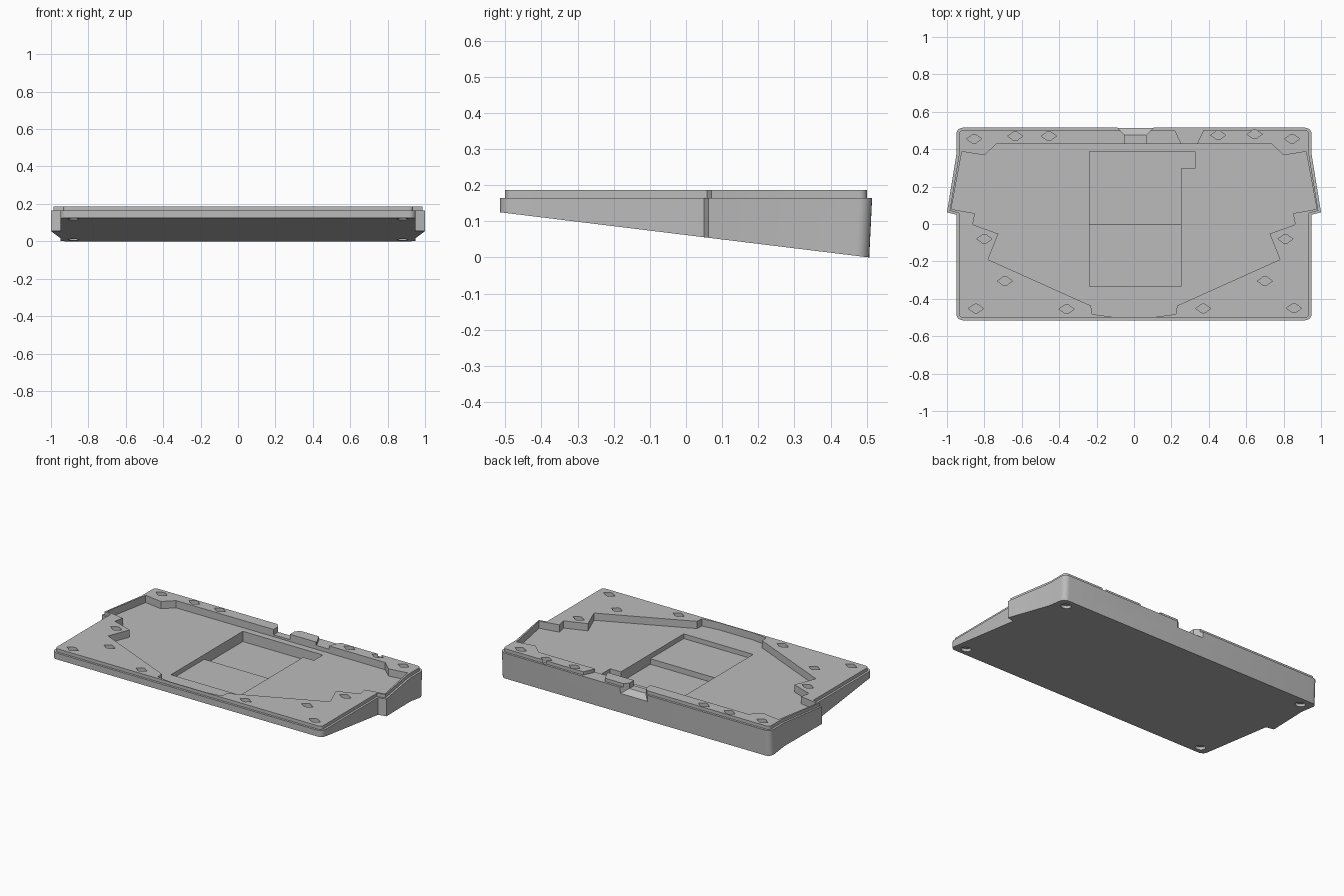
import bpy, bmesh, math

if "Cube" in bpy.data.objects:
    bpy.data.objects.remove(bpy.data.objects["Cube"])

RIM, TOP, FLOOR = 0.165, 0.186, 0.14

grey = bpy.data.materials.new("light grey")
grey.diffuse_color = (0.5, 0.5, 0.5, 1)
grey.use_nodes = True
grey.node_tree.nodes["Principled BSDF"].inputs["Base Color"].default_value = grey.diffuse_color


def under(x, y):
    """Height of the tilted underside."""
    return 0.125 * (0.507 - y) / 1.022


def prism(name, pts, z0, z1, taper=0.0):
    """Upright prism; z0 and z1 are heights or functions of x, y."""
    def height(z, x, y):
        return z(x, y) if callable(z) else z
    bm = bmesh.new()
    low = []
    for x, y in pts:
        yb = y - taper if y > 0.45 else y
        low.append(bm.verts.new((x, yb, height(z0, x, yb))))
    high = [bm.verts.new((x, y, height(z1, x, y))) for x, y in pts]
    bm.faces.new(low[::-1])
    bm.faces.new(high)
    n = len(pts)
    for i in range(n):
        j = (i + 1) % n
        bm.faces.new((low[i], low[j], high[j], high[i]))
    bmesh.ops.recalc_face_normals(bm, faces=bm.faces[:])
    mesh = bpy.data.meshes.new(name)
    bm.to_mesh(mesh)
    bm.free()
    mesh.materials.append(grey)
    ob = bpy.data.objects.new(name, mesh)
    bpy.context.collection.objects.link(ob)
    return ob


def combine(target, tool, operation="DIFFERENCE"):
    """Apply a boolean and remove its helper."""
    mod = target.modifiers.new("cut", "BOOLEAN")
    mod.operation = operation
    mod.solver = "EXACT"
    mod.object = tool
    bpy.context.view_layer.objects.active = target
    bpy.ops.object.modifier_apply(modifier=mod.name)
    bpy.data.objects.remove(tool, do_unlink=True)


def mirrored(half):
    """Close a right-hand half outline across x = 0."""
    return half + [(-x, y) for x, y in reversed(half)]


def arc(cx, cy, r, a0, a1, n=6):
    return [(cx + r * math.cos(math.radians(a0 + (a1 - a0) * i / n)),
             cy + r * math.sin(math.radians(a0 + (a1 - a0) * i / n)))
            for i in range(n + 1)]


def case_outline(inset):
    """Rounded slab with a tapered ear on each side."""
    w, d, r = 0.95 - inset, 0.515 - inset, 0.035 - inset
    ear = [(w, 0.05 + inset * 0.6), (1.0 - inset, 0.062 + inset * 0.6), (w, 0.37)]
    return mirrored(arc(w - r, -d + r, r, -90, 0) + ear + arc(w - r, d - r, r, 0, 90))


# Wedge body with its raised lip
case = prism("keyboard_case_base", case_outline(0), under, RIM, taper=0.008)
combine(case, prism("lip", case_outline(0.014), RIM - 0.01, TOP), "UNION")

# Main pocket
pocket = mirrored([(0.12, -0.496), (0.225, -0.482), (0.23, -0.437), (0.78, -0.19),
                   (0.725, -0.052), (0.862, -0.003), (0.85, 0.057), (0.977, 0.08),
                   (0.92, 0.387), (0.80, 0.368), (0.735, 0.428)])
combine(case, prism("pocket", pocket, FLOOR, 0.3))

# Stepped well in the pocket floor: deep at the rear, shallow at the front
well_rear = [(-0.237, 0), (0.25, 0), (0.25, 0.297), (0.325, 0.297),
             (0.325, 0.387), (-0.237, 0.387)]
well_front = [(-0.237, -0.335), (0.25, -0.335), (0.25, 0.01), (-0.237, 0.01)]
combine(case, prism("well_rear", well_rear, 0.075, 0.3))
combine(case, prism("well_front", well_front, 0.11, 0.3))

# Socket notch in the rear wall with a flared ramp
notch = [(-0.05, 0.41), (0.065, 0.41), (0.065, 0.48), (-0.05, 0.48)]
ramp = [(-0.05, 0.475), (0.065, 0.475), (0.128, 0.54), (-0.113, 0.54)]
combine(case, prism("notch", notch, 0.152, 0.3))
combine(case, prism("ramp", ramp, lambda x, y: 0.152 - (y - 0.475) * 0.7, 0.3))

# Shallow gap in the rear lip
gap = [(0.25, 0.42), (0.34, 0.42), (0.34, 0.435), (0.385, 0.53),
       (0.205, 0.53), (0.25, 0.435)]
combine(case, prism("gap", gap, RIM, 0.3))

# Fastener recesses: round with a point at each side
spots = [(-0.855, 0.455), (-0.635, 0.47), (-0.455, 0.47), (0.45, 0.475),
         (0.645, 0.48), (0.845, 0.455), (-0.80, -0.08), (0.81, -0.08),
         (-0.69, -0.305), (0.70, -0.305), (-0.845, -0.452), (-0.36, -0.455),
         (0.37, -0.452), (0.855, -0.45)]
for cx, cy in spots:
    shape = [(cx + 0.041, cy)] + arc(cx, cy, 0.024, 40, 140, 5)
    shape += [(cx - 0.041, cy)] + arc(cx, cy, 0.024, 220, 320, 5)
    combine(case, prism("fastener_recess", shape, 0.15, 0.3))

# Round foot recesses in the underside
for sx in (-1, 1):
    for cy in (-0.455, 0.44):
        ring = arc(sx * 0.88, cy, 0.03, 0, 360, 20)[:-1]
        combine(case, prism("foot_recess", ring, -0.1,
                            lambda x, y: under(x, y) + 0.018))

bpy.ops.object.select_all(action="DESELECT")
case.select_set(True)
bpy.context.view_layer.objects.active = case
bpy.ops.object.shade_smooth_by_angle(angle=math.radians(30))
